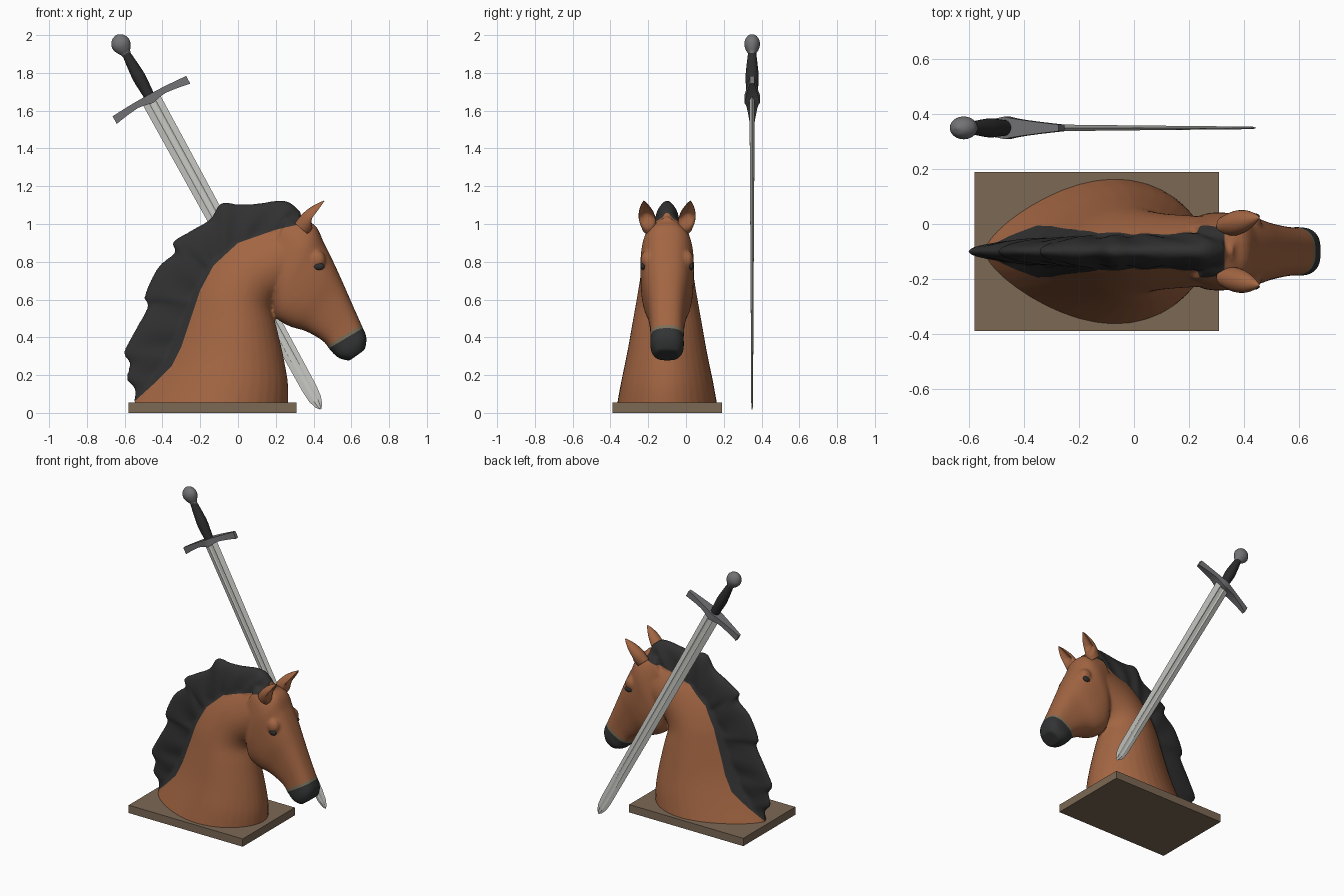
import bpy, bmesh, math
from mathutils import Vector, Matrix

if "Cube" in bpy.data.objects:
    bpy.data.objects.remove(bpy.data.objects["Cube"])

YC = -0.10  # centre plane of the horse


def material(name, rgb):
    m = bpy.data.materials.new(name)
    m.diffuse_color = (*rgb, 1)
    m.use_nodes = True
    m.node_tree.nodes["Principled BSDF"].inputs["Base Color"].default_value = m.diffuse_color
    return m


BROWN = material("chestnut_brown", (0.36, 0.13, 0.055))
BLACK = material("mane_black", (0.030, 0.030, 0.031))
MUZZLE = material("muzzle_black", (0.033, 0.034, 0.035))
BAND = material("muzzle_band_grey", (0.20, 0.16, 0.10))
WOOD = material("base_wood", (0.20, 0.14, 0.09))
STEEL = material("blade_steel", (0.60, 0.60, 0.57))
IRON = material("hilt_iron", (0.17, 0.17, 0.18))
LEATHER = material("grip_leather", (0.026, 0.026, 0.026))


def spline(rows, n):
    """Catmull-Rom interpolation of rows of numbers."""
    out = []
    for i in range(len(rows) - 1):
        a, b, c, d = (rows[max(0, min(len(rows) - 1, i + k))] for k in (-1, 0, 1, 2))
        for s in range(n):
            t = s / n
            out.append([0.5 * (2 * q + (r - p) * t + (2 * p - 5 * q + 4 * r - u) * t * t
                               + (3 * q - p - 3 * r + u) * t ** 3)
                        for p, q, r, u in zip(a, b, c, d)])
    return out + [list(rows[-1])]


def loft(bm, rings):
    """Skin a list of equal rings and cap both ends."""
    vs = [[bm.verts.new(p) for p in ring] for ring in rings]
    n = len(vs[0])
    faces = [bm.faces.new((a[k], a[(k + 1) % n], b[(k + 1) % n], b[k]))
             for a, b in zip(vs, vs[1:]) for k in range(n)]
    faces += [bm.faces.new(vs[0][::-1]), bm.faces.new(vs[-1])]
    bmesh.ops.recalc_face_normals(bm, faces=faces)


def finish(bm, name, mat, matrix=None, angle=40):
    me = bpy.data.meshes.new(name)
    bm.to_mesh(me)
    bm.free()
    me.materials.clear()
    me.materials.append(mat)
    ob = bpy.data.objects.new(name, me)
    bpy.context.collection.objects.link(ob)
    if matrix:
        ob.matrix_world = matrix
    bpy.ops.object.select_all(action='DESELECT')
    ob.select_set(True)
    bpy.context.view_layer.objects.active = ob
    bpy.ops.object.shade_smooth_by_angle(angle=math.radians(angle))
    return ob


def slices(rows, profile, n=40):
    """Rings across the side silhouette; row = x0, z0, x1, z1, half width."""
    rings = []
    for i, (x0, z0, x1, z1, w) in enumerate(rows):
        ring = []
        for k in range(n):
            a = 2 * math.pi * k / n
            t = (1 - math.cos(a)) / 2
            side = 0 if k in (0, n // 2) else math.copysign(1, math.sin(a))
            ring.append((x0 + (x1 - x0) * t, YC + side * w * profile(t, i), z0 + (z1 - z0) * t))
        rings.append(ring)
    return rings


# base board
bm = bmesh.new()
bmesh.ops.create_cube(bm, size=1, matrix=Matrix.Translation((-0.135, YC, 0.0275))
                      @ Matrix.Diagonal((0.89, 0.58, 0.055, 1)))
finish(bm, "base_board", WOOD)

# neck, from crest to throat
neck = [(-0.56, 0.03, 0.265, 0.03, 0.268), (-0.46, 0.19, 0.265, 0.15, 0.243),
        (-0.38, 0.34, 0.24, 0.30, 0.212), (-0.31, 0.52, 0.205, 0.45, 0.183),
        (-0.26, 0.66, 0.18, 0.55, 0.162), (-0.18, 0.80, 0.20, 0.60, 0.147),
        (-0.06, 0.92, 0.24, 0.62, 0.137), (0.10, 0.99, 0.30, 0.65, 0.130),
        (0.25, 1.03, 0.36, 0.70, 0.125), (0.36, 1.04, 0.42, 0.80, 0.10)]
bm = bmesh.new()
loft(bm, slices(spline(neck, 5),
                lambda t, i: math.sqrt(max(0, math.sin(math.pi * t ** 1.3)))))

# head, from forehead to jaw
head = [(0.26, 1.04, 0.17, 0.82, 0.10), (0.40, 1.00, 0.18, 0.62, 0.138),
        (0.455, 0.90, 0.20, 0.51, 0.140), (0.505, 0.80, 0.27, 0.46, 0.130),
        (0.555, 0.69, 0.36, 0.432, 0.108), (0.612, 0.56, 0.45, 0.38, 0.092),
        (0.652, 0.47, 0.49, 0.33, 0.088), (0.680, 0.40, 0.535, 0.29, 0.087),
        (0.672, 0.335, 0.59, 0.276, 0.066)]
loft(bm, slices(spline(head, 5),
                lambda t, i: max(0, 1 - abs(2 * t - 1) ** 2.6) ** (1 / 2.6)))

# cheeks and brows
bmesh.ops.create_uvsphere(bm, u_segments=32, v_segments=20, radius=1,
                          matrix=Matrix.Translation((0.305, YC, 0.635))
                          @ Matrix.Diagonal((0.13, 0.135, 0.15, 1)))
for s in (-1, 1):
    bmesh.ops.create_uvsphere(bm, u_segments=16, v_segments=12, radius=1,
                              matrix=Matrix.Translation((0.42, YC + s * 0.105, 0.81))
                              @ Matrix.Diagonal((0.045, 0.036, 0.05, 1)))

# mane blade with locks, from poll to withers
mane = [(0.30, 0.98, 0.335, 1.06, 0.06), (0.25, 0.97, 0.28, 1.11, 0.065),
        (0.20, 0.95, 0.22, 1.125, 0.065), (0.12, 0.92, 0.10, 1.108, 0.06),
        (0.05, 0.89, 0.0, 1.105, 0.06), (0.0, 0.86, -0.09, 1.11, 0.06),
        (-0.05, 0.83, -0.15, 1.025, 0.058), (-0.09, 0.80, -0.25, 0.965, 0.056),
        (-0.12, 0.76, -0.345, 0.905, 0.055), (-0.14, 0.72, -0.335, 0.85, 0.055),
        (-0.17, 0.67, -0.425, 0.77, 0.052), (-0.19, 0.62, -0.495, 0.62, 0.05),
        (-0.20, 0.57, -0.48, 0.56, 0.05), (-0.22, 0.50, -0.555, 0.42, 0.05),
        (-0.25, 0.42, -0.605, 0.32, 0.045), (-0.28, 0.34, -0.575, 0.26, 0.045),
        (-0.32, 0.26, -0.59, 0.18, 0.04), (-0.40, 0.18, -0.55, 0.13, 0.035),
        (-0.46, 0.12, -0.55, 0.06, 0.03)]
loft(bm, slices(spline(mane, 5), lambda t, i: math.sqrt(max(0, 1 - t * t))
                * (1 + 0.10 * math.sin(i * 0.65 + 5 * t))))

# fuse everything into one skin
skin = finish(bm, "skin", BROWN)
mod = skin.modifiers.new("fuse", 'REMESH')
mod.mode, mod.voxel_size = 'VOXEL', 0.009
mod = skin.modifiers.new("soften", 'SMOOTH')
mod.factor, mod.iterations = 0.5, 6
fused = bpy.data.meshes.new_from_object(skin.evaluated_get(bpy.context.evaluated_depsgraph_get()))
bpy.data.objects.remove(skin)
bm = bmesh.new()
bm.from_mesh(fused)


def cut(point, normal, x0, x1):
    faces = [f for f in bm.faces if x0 < f.calc_center_median().x < x1]
    geom = {e for f in faces for e in (*f.verts, *f.edges)}
    bmesh.ops.bisect_plane(bm, geom=[*geom, *faces], dist=1e-5, plane_co=point, plane_no=normal)


# clean cut lines for the mane edge and the muzzle
edge = [(-0.56, 0.05), (-0.45, 0.15), (-0.35, 0.25), (-0.30, 0.35), (-0.25, 0.50),
        (-0.20, 0.65), (-0.13, 0.78), (0.0, 0.90), (0.20, 0.97), (0.33, 1.0)]
for (xa, za), (xb, zb) in zip(edge, edge[1:]):
    cut((xa, 0, za), (za - zb, 0, xb - xa), xa - 0.01, xb + 0.01)
cut((0.33, 0, 1), (1, 0, 0), 0.30, 0.36)
nose = Vector((0.51, 0, -0.86))
rim = Vector((0.655, 0, 0.445))
for off in (0, -0.018):
    cut(rim + nose * off, nose, 0.42, 1)


def region(c):
    if c.x > 0.42:
        d = (c - rim).dot(nose)
        return 2 if d > 0 else 3 if d > -0.018 else 0
    if c.x > 0.33:
        return 0
    if c.x < edge[0][0]:
        return 1
    for (xa, za), (xb, zb) in zip(edge, edge[1:]):
        if xa <= c.x <= xb:
            return int(c.z > za + (zb - za) * (c.x - xa) / (xb - xa))
    return 0


# split the skin into its coloured parts
for idx, (name, mat) in enumerate((("horse_neck_and_head", BROWN), ("mane", BLACK),
                                   ("muzzle", MUZZLE), ("muzzle_band", BAND))):
    part = bm.copy()
    bmesh.ops.delete(part, context='FACES',
                     geom=[f for f in part.faces if region(f.calc_center_median()) != idx])
    ob = finish(part, name, mat, angle=60)
    if idx == 0:
        body = ob
bm.free()

# ears with a hollow front, and eyes
axis, fwd = Vector((0.64, 0, 0.77)), Vector((0.77, 0, -0.64))
for s, label in ((-1, "near"), (1, "far")):
    bm = bmesh.new()
    rings = []
    for t, w, d in spline([(0, 0.036, 0.045), (0.3, 0.045, 0.046), (0.6, 0.038, 0.036),
                           (0.85, 0.02, 0.018), (1, 0.003, 0.003)], 4):
        c = Vector((0.335, YC + s * (0.095 + 0.028 * t), 0.975)) + axis * 0.19 * t
        dent = 1.35 * min(1, max(0, (t - 0.2) * 4))
        ring = []
        for k in range(24):
            a = 2 * math.pi * k / 24
            f = math.cos(a) - dent * max(0, math.cos(a)) ** 2
            ring.append(c + fwd * d * f + Vector((0, s * w * math.sin(a), 0)))
        rings.append(ring)
    loft(bm, rings)
    finish(bm, label + "_ear", BROWN, angle=60)

    hit, loc, nor, _ = body.ray_cast(Vector((0.43, s * 2, 0.775)), Vector((0, -s, 0)))
    y = loc.y if hit else YC + s * 0.135
    bm = bmesh.new()
    bmesh.ops.create_uvsphere(bm, u_segments=20, v_segments=12, radius=1)
    finish(bm, label + "_eye", BLACK, Matrix.Translation((0.43, y, 0.775))
           @ Matrix.Diagonal((0.028, 0.012, 0.018, 1)), 180)

# sword frame: local z runs up the hilt, local x along the guard
sword = (Matrix.Translation((-0.46, 0.35, 1.66))
         @ Matrix.Rotation(-math.atan2(0.48, 0.877), 4, 'Y'))

# blade with a shallow fuller
section = [(1, 0), (0.36, 1), (0.2, 0.6), (-0.2, 0.6), (-0.36, 1),
           (-1, 0), (-0.36, -1), (-0.2, -0.6), (0.2, -0.6), (0.36, -1)]
bm = bmesh.new()
loft(bm, [[(u * w, v * d, z) for u, v in section] for z, w, d in
          ((0, 0.053, 0.014), (-0.9, 0.047, 0.009), (-1.75, 0.040, 0.005), (-1.81, 0.034, 0.005),
           (-1.85, 0.020, 0.004), (-1.87, 0.004, 0.002))])
finish(bm, "sword_blade", STEEL, sword, 20)

# curved guard, widest in the middle
bm = bmesh.new()
rings = []
for k in range(17):
    u = k / 8 - 1
    c, h, d = 0.012 - 0.016 * u * u, 0.016 + 0.007 * u * u, 0.041 - 0.029 * abs(u) ** 0.8
    low = h + 0.018 * max(0, 1 - abs(u) * 3)
    rings.append([(0.222 * u, -d, c - low), (0.222 * u, d, c - low),
                  (0.222 * u, d, c + h), (0.222 * u, -d, c + h)])
loft(bm, rings)
finish(bm, "sword_guard", IRON, sword)

# grip and pommel, slightly flattened turnings
for name, mat, flat, prof in (
        ("sword_grip", LEATHER, 1.0, [(0.015, 0.028), (0.06, 0.031), (0.13, 0.035), (0.20, 0.030),
                                      (0.275, 0.022)]),
        ("sword_pommel", IRON, 0.82, [(0.262, 0.022), (0.28, 0.027), (0.30, 0.040), (0.325, 0.050),
                                      (0.35, 0.048), (0.375, 0.031), (0.387, 0.005)])):
    bm = bmesh.new()
    loft(bm, [[(r * math.cos(a), flat * r * math.sin(a), z)
               for a in (2 * math.pi * k / 24 for k in range(24))] for z, r in spline(prof, 4)])
    finish(bm, name, mat, sword)
